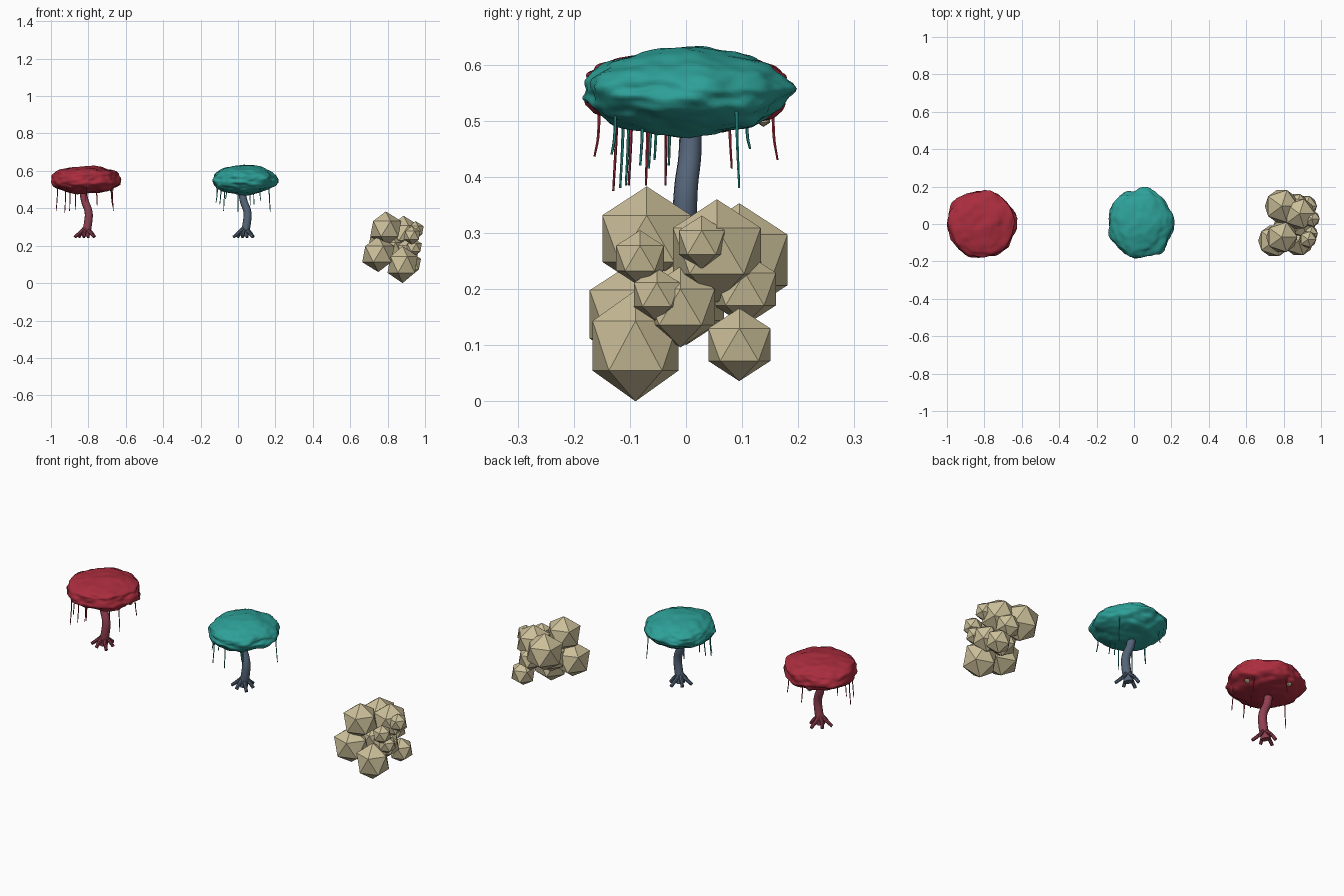
import bpy, bmesh, math
from mathutils import Vector, noise

if "Cube" in bpy.data.objects:
    bpy.data.objects.remove(bpy.data.objects["Cube"], do_unlink=True)


def material(name, rgb):
    m = bpy.data.materials.new(name)
    m.use_nodes = True
    m.diffuse_color = (*rgb, 1)
    bsdf = m.node_tree.nodes["Principled BSDF"]
    bsdf.inputs["Base Color"].default_value = (*rgb, 1)
    bsdf.inputs["Roughness"].default_value = 0.9
    return m


RED = material("crimson", (0.41, 0.026, 0.048))
RED_BARK = material("rosy bark", (0.28, 0.05, 0.08))
TEAL = material("teal", (0.026, 0.35, 0.31))
SLATE = material("slate bark", (0.09, 0.13, 0.19))
STONE = material("sandstone", (0.6, 0.52, 0.32))


def add_mesh(name, bm, mat, smooth=False):
    mesh = bpy.data.meshes.new(name)
    bm.to_mesh(mesh)
    bm.free()
    mesh.materials.append(mat)
    if smooth:
        mesh.shade_smooth()
    obj = bpy.data.objects.new(name, mesh)
    bpy.context.collection.objects.link(obj)


def add_tubes(name, paths, radius, mat, taper, sides):
    """One mesh made of round tubes that follow the given paths."""
    curve = bpy.data.curves.new(name, "CURVE")
    curve.dimensions = "3D"
    curve.bevel_depth = radius
    curve.bevel_resolution = sides
    curve.resolution_u = 5
    curve.use_fill_caps = True
    for path in paths:
        spline = curve.splines.new("BEZIER")
        spline.bezier_points.add(len(path) - 1)
        for i, (point, co) in enumerate(zip(spline.bezier_points, path)):
            point.co = co
            point.handle_left_type = point.handle_right_type = "AUTO"
            point.radius = 1 + (taper - 1) * i / (len(path) - 1)
    curve.materials.append(mat)
    obj = bpy.data.objects.new(name, curve)
    bpy.context.collection.objects.link(obj)
    bpy.ops.object.select_all(action="DESELECT")
    obj.select_set(True)
    bpy.context.view_layer.objects.active = obj
    bpy.ops.object.convert(target="MESH")
    bpy.ops.object.shade_smooth_by_angle(angle=math.radians(40))


def canopy(name, center, size, flat, offset, mat):
    """Lumpy, flattened cap."""
    bm = bmesh.new()
    bmesh.ops.create_icosphere(bm, subdivisions=5, radius=1)
    for v in bm.verts:
        d = v.co.normalized()
        bump = noise.noise(d * 2.2 + offset) * 0.09 + noise.noise(d * 5 + offset) * 0.05
        z = math.copysign(abs(d.z) ** flat, d.z)
        p = Vector((d.x, d.y, z)) * (1 + bump)
        v.co = center + Vector((p.x * size.x, p.y * size.y, p.z * size.z))
    add_mesh(name, bm, mat, True)


def tree(prefix, x, size, flat, offset, leaf, bark, vines):
    canopy(prefix + "_canopy", Vector((x, 0, 0.552)), size, flat, offset, leaf)
    # Bent trunk
    trunk = [(x - 0.003, 0, 0.25), (x + 0.012, -0.002, 0.32), (x + 0.015, 0, 0.38),
             (x - 0.005, 0.007, 0.44), (x - 0.018, 0.008, 0.52)]
    add_tubes(prefix + "_trunk", [trunk], 0.023, bark, 0.85, 4)
    # Splayed roots
    roots = []
    for i in range(6):
        a = math.tau * i / 6 + 0.3
        c, s = math.cos(a), math.sin(a)
        reach = 0.062 if i % 2 else 0.05
        roots.append([(x + 0.005 * c, 0.005 * s, 0.295),
                      (x + 0.03 * c, 0.03 * s, 0.272),
                      (x + reach * c, reach * s, 0.246)])
    add_tubes(prefix + "_roots", roots, 0.011, bark, 0.75, 2)
    # Hanging vines
    paths = []
    for dx, dy, low in vines:
        paths.append([(x + dx * 0.97, dy * 0.97, 0.53),
                      (x + dx * 0.98, dy * 0.98, 0.47),
                      (x + dx * 1.02, dy * 1.02, low)])
    add_tubes(prefix + "_vines", paths, 0.0034, leaf, 0.6, 1)


tree("red_tree", -0.814, Vector((0.183, 0.183, 0.074)), 0.85, Vector((3.3, 1.2, 7.4)), RED, RED_BARK,
     [(-0.155, -0.036, 0.385), (-0.11, -0.127, 0.375), (-0.085, -0.1, 0.385),
      (-0.055, -0.07, 0.39), (0.06, -0.036, 0.415), (0.145, -0.07, 0.385),
      (0.14, 0.08, 0.415), (0, 0.16, 0.43), (0, -0.16, 0.436)])
tree("teal_tree", 0.035, Vector((0.175, 0.185, 0.079)), 1.05, Vector((8.1, 4.6, 2.3)), TEAL, SLATE,
     [(0.135, 0.093, 0.38), (-0.15, -0.055, 0.43), (-0.11, -0.105, 0.385),
      (-0.035, -0.115, 0.38), (0.085, -0.13, 0.44), (0.05, -0.08, 0.42),
      (-0.1, 0.112, 0.45), (-0.13, -0.03, 0.42), (0.03, -0.065, 0.415)])


def boulder(name, center, radius, tall=1.0):
    bm = bmesh.new()
    bmesh.ops.create_icosphere(bm, subdivisions=1, radius=radius)
    for v in bm.verts:
        v.co = Vector(center) + Vector((v.co.x, v.co.y, v.co.z * tall))
    add_mesh(name, bm, STONE)


# Small pods under the red cap
boulder("red_tree_pod_side", (-0.676, 0.032, 0.503), 0.014)
boulder("red_tree_pod_back", (-0.846, 0.138, 0.503), 0.014)

# Clustered boulders: centre and radius
cluster = [
    (0.88, -0.09, 0.099, 0.09), (0.92, 0.095, 0.101, 0.065),
    (0.93, -0.082, 0.255, 0.05), (0.95, 0.028, 0.283, 0.048),
    (0.94, -0.052, 0.19, 0.048), (0.905, -0.01, 0.168, 0.072),
    (0.79, -0.07, 0.29, 0.093), (0.885, 0.055, 0.268, 0.092),
    (0.79, 0.095, 0.252, 0.101), (0.75, -0.09, 0.155, 0.096),
    (0.82, 0.0, 0.18, 0.08), (0.87, 0.105, 0.2, 0.065),
]
for i, (bx, by, bz, br) in enumerate(cluster):
    boulder(f"boulder_{i + 1}", (bx, by, bz), br, 1.1 if i == 0 else 1.0)
